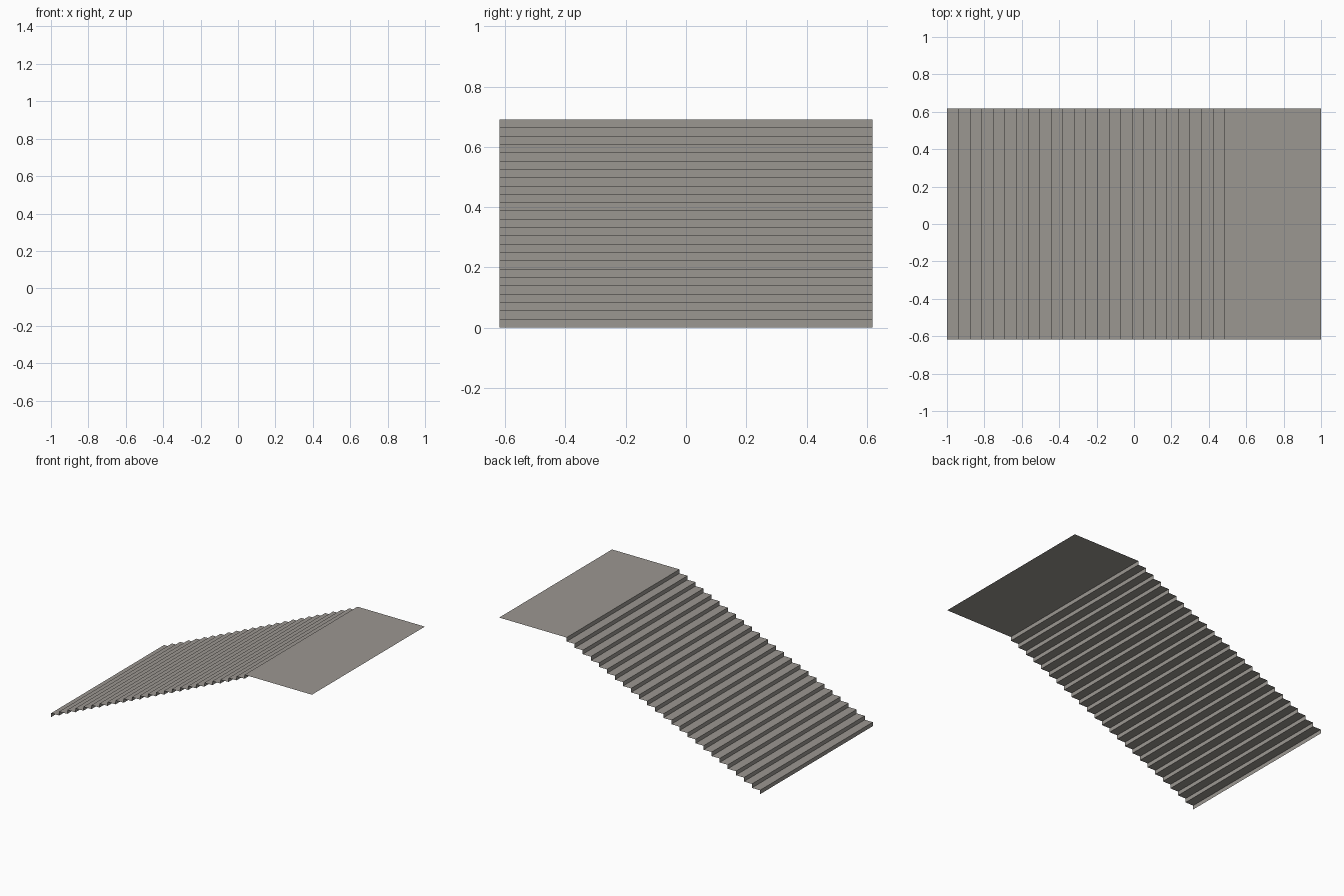
import bpy
import bmesh

if "Cube" in bpy.data.objects:
    bpy.data.objects.remove(bpy.data.objects["Cube"])

STEPS = 25            # risers; the last one meets the landing
HALF_W = 0.618
HEIGHT = 0.69
X_START, X_LANDING, X_END = -1.0, 0.483, 1.0
RUN = (X_LANDING - X_START) / (STEPS - 1)
RISE = HEIGHT / STEPS

stone = bpy.data.materials.new("warm grey stone")
stone.diffuse_color = (0.33, 0.31, 0.285, 1)
stone.use_nodes = True
stone.node_tree.nodes["Principled BSDF"].inputs["Base Color"].default_value = stone.diffuse_color


def sheet(name, profile):
    """Sweep an open x-z profile across the width as a thin surface."""
    bm = bmesh.new()
    rows = [[bm.verts.new((x, y, z)) for y in (-HALF_W, HALF_W)] for x, z in profile]
    for a, b in zip(rows, rows[1:]):
        bm.faces.new((a[0], b[0], b[1], a[1]))   # treads face up, risers face -x
    mesh = bpy.data.meshes.new(name)
    bm.to_mesh(mesh)
    bm.free()
    mesh.materials.append(stone)
    obj = bpy.data.objects.new(name, mesh)
    bpy.context.collection.objects.link(obj)
    return obj


# Flight of risers and treads, ending on the top riser
profile = []
for i in range(STEPS):
    x = X_START + i * RUN
    profile += [(x, i * RISE), (x, (i + 1) * RISE)]
sheet("stair_flight", profile)

# Flat landing at the top
sheet("landing", [(X_LANDING, HEIGHT), (X_END, HEIGHT)])
